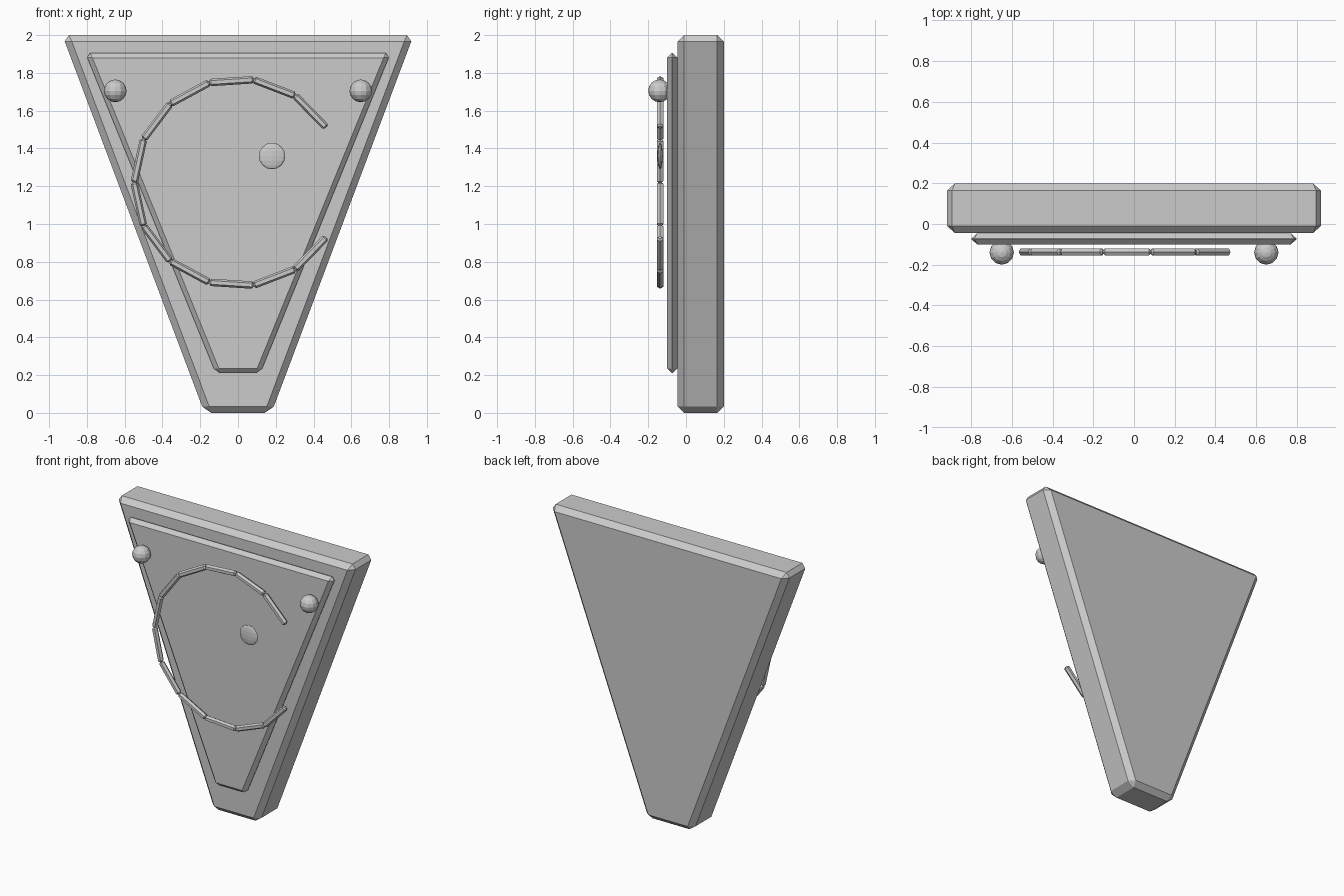
import bpy, bmesh, math
from mathutils import Matrix, Vector

cube = bpy.data.objects.get("Cube")
if cube:
    bpy.data.objects.remove(cube, do_unlink=True)

GREY = (0.6, 0.6, 0.6, 1.0)
grey = bpy.data.materials.new("plain grey")
grey.use_nodes = True
grey.diffuse_color = GREY
grey.node_tree.nodes["Principled BSDF"].inputs["Base Color"].default_value = GREY


def finish(name, bm):
    bmesh.ops.recalc_face_normals(bm, faces=bm.faces[:])
    mesh = bpy.data.meshes.new(name)
    bm.to_mesh(mesh)
    bm.free()
    mesh.materials.append(grey)
    obj = bpy.data.objects.new(name, mesh)
    bpy.context.collection.objects.link(obj)
    return obj


def wedge(name, low, high, z0, z1, y0, y1, chamfer):
    """Chamfered slab, narrow at the bottom and wide at the top."""
    bm = bmesh.new()
    outline = [(-low, z0), (low, z0), (high, z1), (-high, z1)]
    face = bm.faces.new([bm.verts.new((x, y0, z)) for x, z in outline])
    grown = bmesh.ops.extrude_face_region(bm, geom=[face])
    moved = [v for v in grown["geom"] if isinstance(v, bmesh.types.BMVert)]
    bmesh.ops.translate(bm, verts=moved, vec=(0, y1 - y0, 0))
    bmesh.ops.recalc_face_normals(bm, faces=bm.faces[:])
    bmesh.ops.bevel(bm, geom=bm.edges[:], offset=chamfer, segments=1,
                    affect='EDGES', profile=0.5)
    return finish(name, bm)


def ball(name, centre, radius, depth=1.0):
    bm = bmesh.new()
    bmesh.ops.create_uvsphere(bm, u_segments=12, v_segments=8, radius=radius)
    bmesh.ops.scale(bm, verts=bm.verts[:], vec=(1, depth, 1))
    bmesh.ops.translate(bm, verts=bm.verts[:], vec=centre)
    return finish(name, bm)


def rod(name, a, b, radius, chamfer):
    """Six-sided rod with chamfered ends, flat side to the front."""
    bm = bmesh.new()
    axis = (b - a).normalized()
    depth = Vector((0, 1, 0))
    side = depth.cross(axis)
    bmesh.ops.create_cone(bm, cap_ends=True, segments=6, radius1=radius,
                          radius2=radius, depth=(b - a).length)
    caps = [e for e in bm.edges if abs(e.verts[0].co.z - e.verts[1].co.z) < 1e-4]
    bmesh.ops.bevel(bm, geom=caps, offset=chamfer, segments=1, affect='EDGES')
    # Cone vertices lie on local y, which becomes the in-plane side direction
    turn = Matrix((depth, side, axis)).transposed().to_4x4()
    bm.transform(Matrix.Translation((a + b) / 2) @ turn)
    return finish(name, bm)


# Slab and raised front panel
wedge("body_slab", 0.177, 0.93, 0, 2, -0.045, 0.2, 0.035)
wedge("front_panel", 0.118, 0.808, 0.21, 1.905, -0.1, -0.046, 0.025)

# Corner studs and flat centre button
for label, s in (("left", 1), ("right", -1)):
    ball(label + "_stud", (s * 0.65, -0.14, 1.705), 0.06)
ball("centre_button", (0.18, -0.137, 1.36), 0.07, 0.2)

# Open ring of straight rods
COUNT, START, RADIUS = 12, math.radians(32), 0.55
step = (2 * math.pi - 2 * START) / COUNT
points = [Vector((RADIUS * math.cos(START + i * step), -0.137,
                  1.22 + RADIUS * math.sin(START + i * step)))
          for i in range(COUNT + 1)]
for i in range(COUNT):
    rod(f"ring_rod_{i + 1}", points[i], points[i + 1], 0.0195, 0.009)
